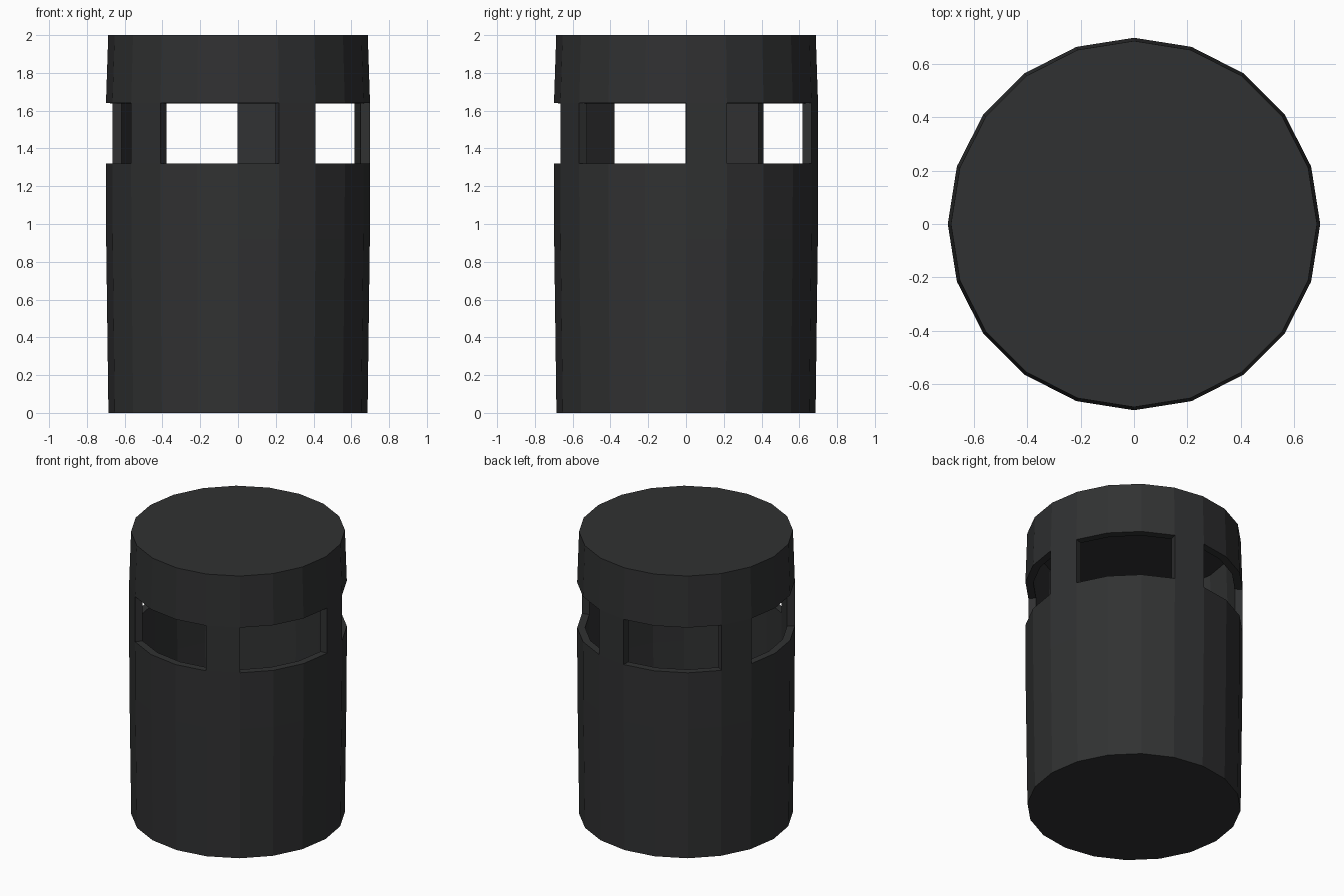
import bpy, bmesh
from math import sin, cos, tau

if "Cube" in bpy.data.objects:
    bpy.data.objects.remove(bpy.data.objects["Cube"])

SIDES = 20
PROFILE = [(0.686, 0.0), (0.698, 0.92), (0.699, 1.32), (0.699, 1.64), (0.687, 2.0)]
WINDOW_BAND = 2      # profile span that holds the openings

# Barrel wall: rings counted from the front (-y) towards +x
bm = bmesh.new()
rings = [[bm.verts.new((r * sin(tau * i / SIDES), -r * cos(tau * i / SIDES), z))
          for i in range(SIDES)] for r, z in PROFILE]
for band in range(len(PROFILE) - 1):
    lower, upper = rings[band], rings[band + 1]
    for i in range(SIDES):
        # Five windows, three sides wide, with one-side posts between
        if band == WINDOW_BAND and i % 4 != 1:
            continue
        j = (i + 1) % SIDES
        bm.faces.new((lower[i], lower[j], upper[j], upper[i]))

# Closed bottom and top
bm.faces.new(rings[0][::-1])
bm.faces.new(rings[-1])

mesh = bpy.data.meshes.new("slotted_barrel")
bm.to_mesh(mesh)
bm.free()
barrel = bpy.data.objects.new("slotted_barrel", mesh)
bpy.context.collection.objects.link(barrel)

# Wall thickness, growing inwards
shell = barrel.modifiers.new("wall_thickness", 'SOLIDIFY')
shell.thickness = 0.05
shell.offset = -1
shell.use_even_offset = True

# Dark finish
dark = bpy.data.materials.new("dark_grey")
dark.diffuse_color = (0.03, 0.031, 0.032, 1)
dark.use_nodes = True
dark.node_tree.nodes["Principled BSDF"].inputs["Base Color"].default_value = dark.diffuse_color
mesh.materials.append(dark)
